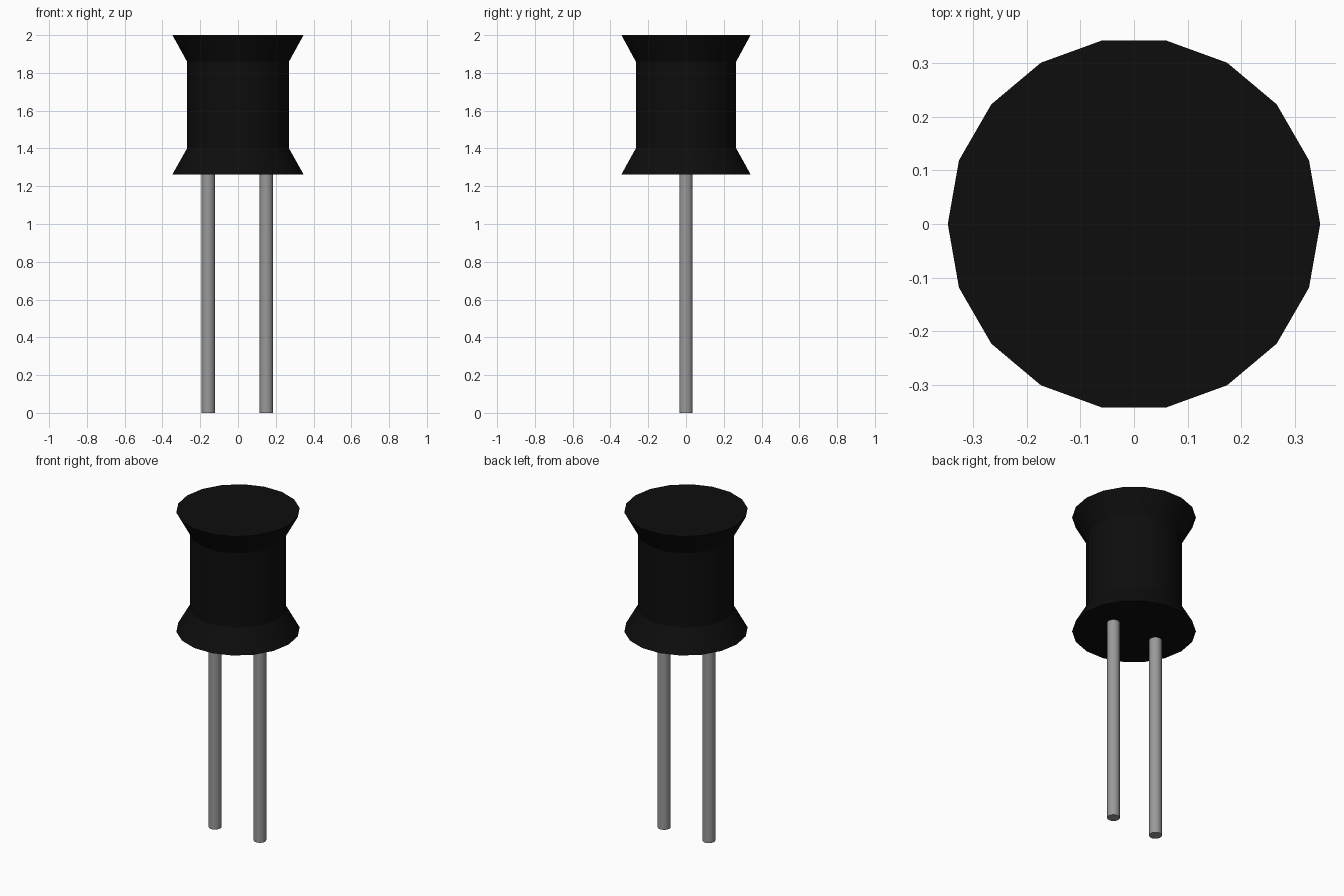
import bpy, bmesh, math

if "Cube" in bpy.data.objects:
    bpy.data.objects.remove(bpy.data.objects["Cube"])


def material(name, value):
    m = bpy.data.materials.new(name)
    m.diffuse_color = (value, value, value, 1)
    m.use_nodes = True
    m.node_tree.nodes["Principled BSDF"].inputs["Base Color"].default_value = m.diffuse_color
    return m


def lathe(name, profile, sides, x, mat):
    """Closed turned solid from (radius, height) pairs, capped at both ends."""
    bm = bmesh.new()
    rings = [[bm.verts.new((r * math.cos(2 * math.pi * i / sides),
                            r * math.sin(2 * math.pi * i / sides), z))
              for i in range(sides)] for r, z in profile]
    for low, high in zip(rings, rings[1:]):
        for i in range(sides):
            j = (i + 1) % sides
            bm.faces.new((low[i], low[j], high[j], high[i]))
    bm.faces.new(rings[0][::-1])
    bm.faces.new(rings[-1])
    mesh = bpy.data.meshes.new(name)
    bm.to_mesh(mesh)
    bm.free()
    mesh.materials.append(mat)
    obj = bpy.data.objects.new(name, mesh)
    obj.location.x = x
    bpy.context.collection.objects.link(obj)
    bpy.context.view_layer.objects.active = obj
    bpy.ops.object.select_all(action='DESELECT')
    obj.select_set(True)
    bpy.ops.object.shade_smooth_by_angle(angle=math.radians(25))
    return obj


black = material("black_coating", 0.004)
metal = material("grey_metal", 0.32)

# Spool-shaped body with flared ends
lathe("body", [(0.347, 1.263), (0.27, 1.40), (0.27, 1.86), (0.347, 2.0)], 18, 0, black)

# Two wire leads
for name, x in (("left_lead", -0.157), ("right_lead", 0.15)):
    lathe(name, [(0.036, 0), (0.036, 1.27)], 18, x, metal)
